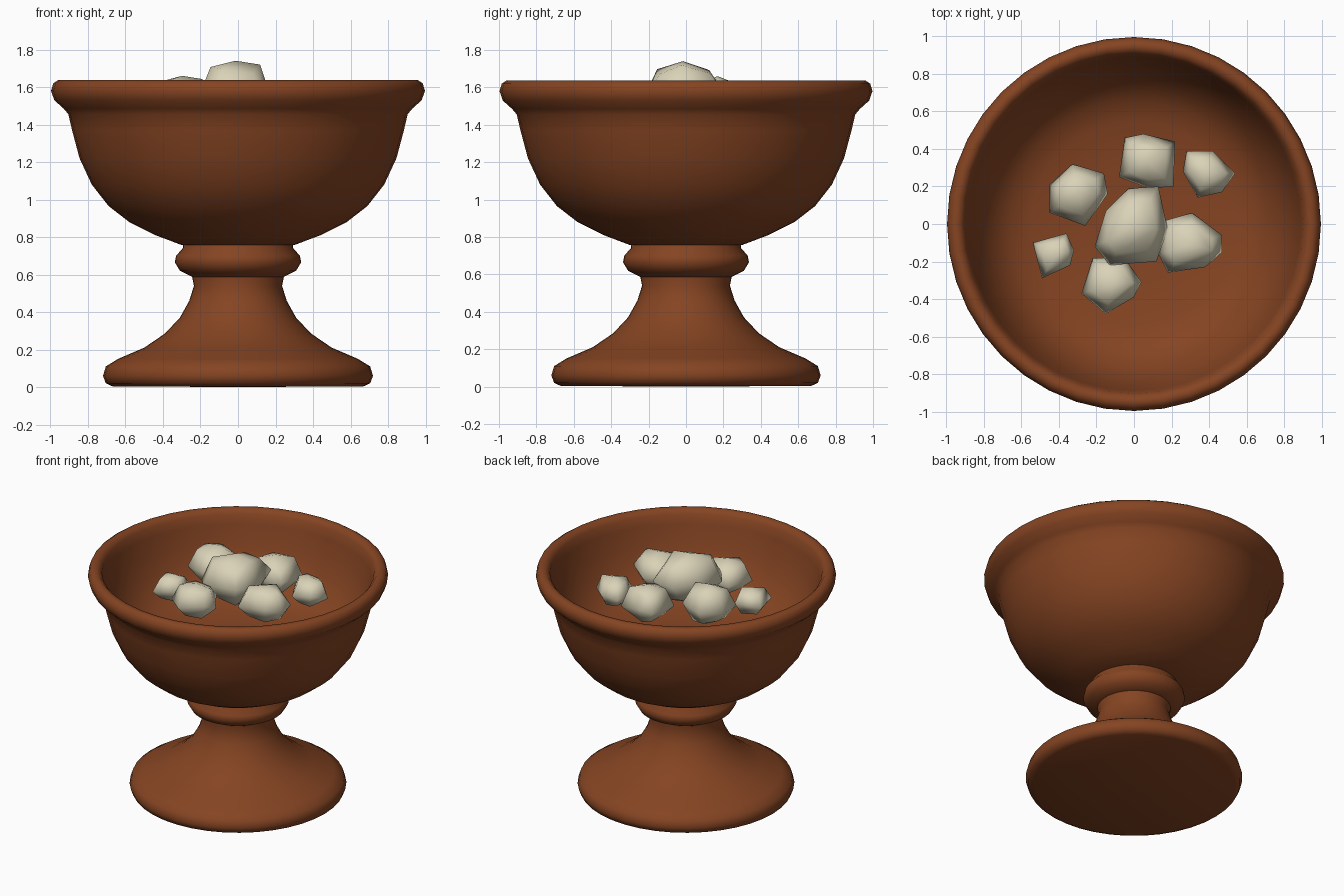
import bpy, bmesh, math
from mathutils import Vector

if "Cube" in bpy.data.objects:
    bpy.data.objects.remove(bpy.data.objects["Cube"])


def material(name, rgb):
    m = bpy.data.materials.new(name)
    m.diffuse_color = (*rgb, 1)
    m.use_nodes = True
    m.node_tree.nodes["Principled BSDF"].inputs["Base Color"].default_value = m.diffuse_color
    return m


clay = material("terracotta", (0.235, 0.058, 0.016))
stone = material("pale_stone", (0.70, 0.65, 0.48))


def finish(bm, name, mat, angle):
    bmesh.ops.recalc_face_normals(bm, faces=bm.faces)
    me = bpy.data.meshes.new(name)
    bm.to_mesh(me)
    bm.free()
    me.materials.append(mat)
    ob = bpy.data.objects.new(name, me)
    bpy.context.collection.objects.link(ob)
    bpy.ops.object.select_all(action='DESELECT')
    ob.select_set(True)
    bpy.context.view_layer.objects.active = ob
    bpy.ops.object.shade_smooth_by_angle(angle=math.radians(angle))
    return ob


def lathe(name, profile, mat, n=40):
    bm = bmesh.new()
    vs = [bm.verts.new((r, 0, z)) for r, z in profile]
    es = [bm.edges.new(p) for p in zip(vs, vs[1:])]
    bmesh.ops.spin(bm, geom=vs + es, axis=(0, 0, 1), cent=(0, 0, 0),
                   angle=math.tau, steps=n)
    bmesh.ops.remove_doubles(bm, verts=bm.verts, dist=1e-4)
    return finish(bm, name, mat, 50)


# Flared foot and stem
lathe("foot", [(0, 0), (0.67, 0.004), (0.705, 0.02), (0.72, 0.06), (0.705, 0.11),
               (0.64, 0.15), (0.5, 0.21), (0.39, 0.285), (0.31, 0.37), (0.26, 0.46),
               (0.235, 0.54), (0.245, 0.59), (0.245, 0.66), (0, 0.66)], clay)

# Ring between stem and bowl
lathe("collar", [(0, 0.585), (0.24, 0.585), (0.31, 0.62), (0.337, 0.665), (0.33, 0.70),
                 (0.295, 0.74), (0.29, 0.78), (0, 0.78)], clay)

# Bowl with rolled lip and inner dish
lathe("bowl", [(0, 0.755), (0.3, 0.757), (0.44, 0.81), (0.58, 0.88), (0.69, 0.965),
               (0.78, 1.08), (0.845, 1.22), (0.885, 1.37), (0.905, 1.455), (0.93, 1.485),
               (0.98, 1.53), (0.997, 1.58), (0.985, 1.62), (0.96, 1.637), (0.93, 1.635),
               (0.905, 1.605), (0.89, 1.54), (0.86, 1.42), (0.81, 1.29), (0.74, 1.19),
               (0.66, 1.125), (0.55, 1.085), (0.3, 1.06), (0, 1.055)], clay)

# Chunky stones: plan outline, bottom and top heights
ROCKS = {
    "stone_centre": (1.40, 1.74, [(-.03, .19), (.13, .2), (.18, -.03), (.12, -.2), (-.13, -.22), (-.21, -.12), (-.15, .07)]),
    "stone_back": (1.36, 1.62, [(-.05, .46), (.05, .48), (.22, .44), (.21, .2), (.08, .19), (-.08, .25)]),
    "stone_back_right": (1.37, 1.57, [(.28, .39), (.42, .39), (.54, .27), (.47, .17), (.34, .14), (.26, .28)]),
    "stone_left": (1.37, 1.66, [(-.33, .32), (-.16, .27), (-.14, .16), (-.26, -.01), (-.45, .06), (-.45, .21)]),
    "stone_front_left": (1.35, 1.54, [(-.54, -.1), (-.36, -.05), (-.32, -.14), (-.34, -.22), (-.49, -.29)]),
    "stone_right": (1.38, 1.63, [(.31, .06), (.47, -.06), (.47, -.15), (.38, -.23), (.18, -.26), (.13, -.16), (.17, .02)]),
    "stone_front": (1.37, 1.61, [(-.22, -.18), (-.05, -.18), (.04, -.31), (0, -.39), (-.15, -.48), (-.28, -.37)]),
}
for name, (z0, z1, outline) in ROCKS.items():
    bm = bmesh.new()
    c = sum((Vector(p) for p in outline), Vector((0, 0))) / len(outline)
    h = z1 - z0
    for i, p in enumerate(outline):
        d = Vector(p) - c
        wob = 0.08 * math.sin(2.4 * i)
        bm.verts.new((*(c + d), z0 + h * (0.47 + wob)))
        bm.verts.new((*(c + d * 0.68), z1 - h * (0.14 + wob)))
        bm.verts.new((*(c + d * 0.6), z0 + h * (0.13 - wob)))
    bm.verts.new((*c, z1))
    bm.verts.new((*c, z0))
    bmesh.ops.convex_hull(bm, input=bm.verts)
    finish(bm, name, stone, 85)
